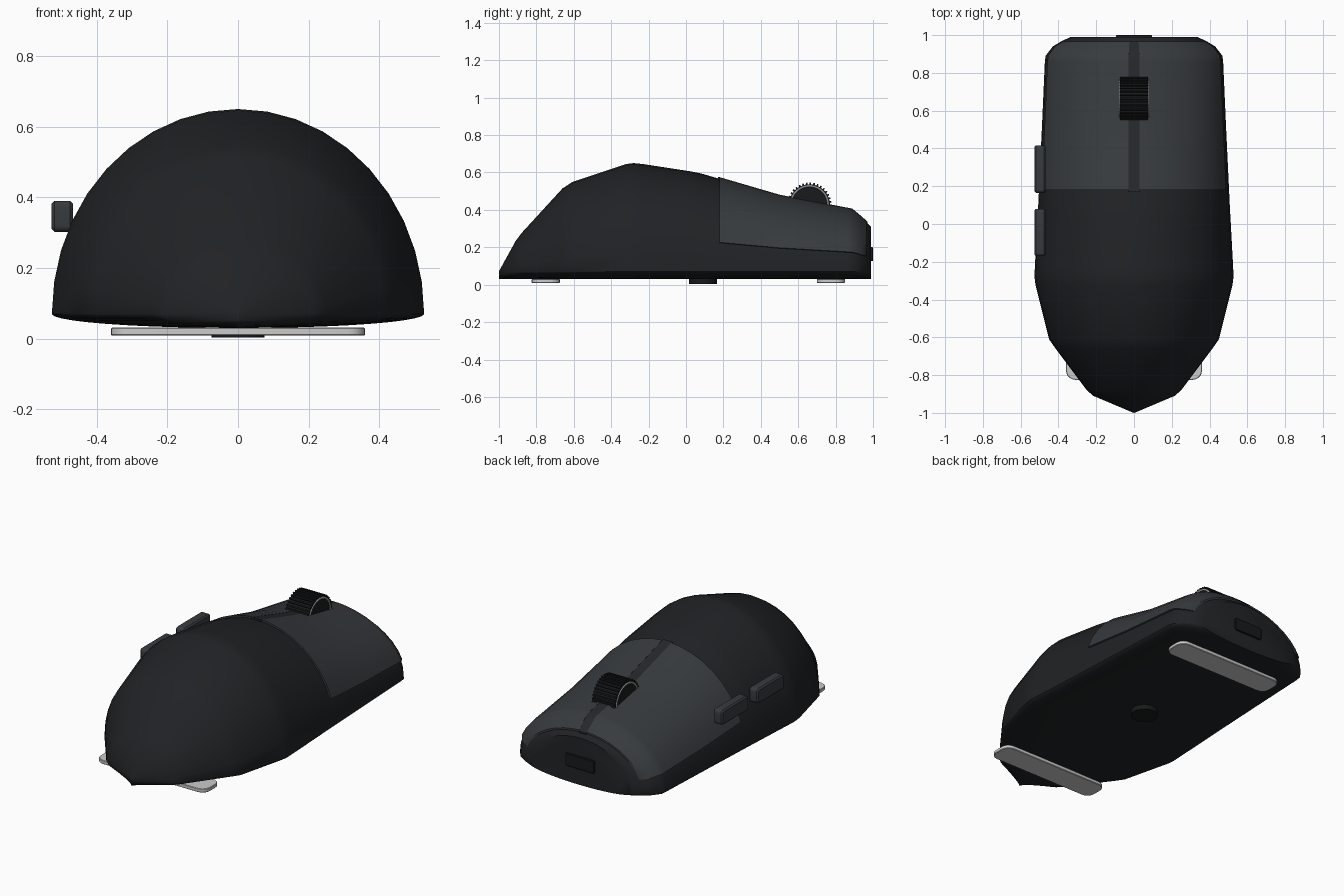
import bpy, bmesh
from math import sin, cos, pi, radians

if "Cube" in bpy.data.objects:
    bpy.data.objects.remove(bpy.data.objects["Cube"])

# Body stations: y, half width, top height
STATIONS = [(-1, .002, .072), (-.91, .215, .235), (-.88, .25, .275), (-.66, .415, .515),
            (-.61, .45, .548), (-.32, .522, .645), (-.28, .527, .65), (-.23, .525, .645),
            (.03, .511, .605), (.08, .508, .595), (.5, .488, .472), (.86, .472, .403),
            (.89, .468, .397), (.94, .43, .355), (.97, .38, .328), (.99, .335, .31)]
BASE, FLOOR = .07, .03


def material(name, r, g, b):
    m = bpy.data.materials.new(name)
    m.diffuse_color = (r, g, b, 1)
    m.use_nodes = True
    m.node_tree.nodes["Principled BSDF"].inputs["Base Color"].default_value = m.diffuse_color
    return m


SHELL = material("shell_black", .014, .016, .018)
PANEL = material("panel_grey", .038, .043, .048)
SEAM = material("seam_dark", .018, .020, .022)
BLACK = material("rubber_black", .009, .010, .011)
RING = material("ring_grey", .30, .31, .32)
FEET = material("feet_light", .62, .63, .62)


def finish(name, bm, mat, angle=40):
    bmesh.ops.recalc_face_normals(bm, faces=bm.faces)
    me = bpy.data.meshes.new(name)
    bm.to_mesh(me)
    bm.free()
    ob = bpy.data.objects.new(name, me)
    bpy.context.collection.objects.link(ob)
    me.materials.append(mat)
    bpy.ops.object.select_all(action='DESELECT')
    ob.select_set(True)
    bpy.context.view_layer.objects.active = ob
    bpy.ops.object.shade_smooth_by_angle(angle=radians(angle))
    return ob


def loft(bm, rings, closed):
    rows = [[bm.verts.new(p) for p in r] for r in rings]
    n = len(rows[0])
    for a, b in zip(rows, rows[1:]):
        for i in range(n if closed else n - 1):
            j = (i + 1) % n
            bm.faces.new((a[i], a[j], b[j], b[i]))
    return rows


def size_at(y):
    for (y0, w0, h0), (y1, w1, h1) in zip(STATIONS, STATIONS[1:]):
        if y <= y1:
            t = (y - y0) / (y1 - y0)
            return w0 + t * (w1 - w0), h0 + t * (h1 - h0)


def on_shell(y, a, lift=0):
    w, h = size_at(y)
    rise = (h - BASE + lift) if sin(a) >= 0 else BASE - FLOOR
    return ((w + lift) * cos(a), y, BASE + rise * sin(a))


# Palm shell: half-ellipse dome over a shallow rounded underside
bm = bmesh.new()
rows = loft(bm, [[on_shell(s[0], i * pi / 20) for i in range(40)] for s in STATIONS], True)
bm.faces.new(rows[0])
bm.faces.new(rows[-1])
finish("body", bm, SHELL)


def panel(name, ys, angles, lift, depth, mat):
    bm = bmesh.new()
    outer = [[on_shell(y, a, lift) for a in angles] for y in ys]
    inner = [[on_shell(y, a, lift - depth) for a in reversed(angles)] for y in ys]
    rows = loft(bm, [o + i for o, i in zip(outer, inner)], True)
    bm.faces.new(rows[0])
    bm.faces.new(rows[-1])
    return finish(name, bm, mat, 35)


# Main click panels and the seam strip between them
YS = [.18, .34, .5, .68, .86, .89, .94, .965]
SPLIT = radians(3.4)
for name, side in (("right_button", 1), ("left_button", -1)):
    arc = [radians(18 + 9 * k) for k in range(8)] + [pi / 2 - SPLIT]
    if side < 0:
        arc = [pi - a for a in arc]
    panel(name, YS, arc, .010, .025, PANEL)
panel("center_seam", [.17] + YS[1:] + [.97], [pi / 2 + k * SPLIT for k in (-1, 0, 1)],
      .009, .025, SEAM)


def rounded_slab(name, center, size, radius, axis, mat, edge=.005):
    # Rounded rectangle extruded along axis, with softened rims
    u, v = [k for k in range(3) if k != axis]
    bm = bmesh.new()
    rings = []
    for t, inset in ((-.5, edge), (-.5 + edge / size[axis], 0),
                     (.5 - edge / size[axis], 0), (.5, edge)):
        ring = []
        for q, (su, sv) in enumerate(((1, 1), (-1, 1), (-1, -1), (1, -1))):
            for k in range(6):
                a = q * pi / 2 + k * pi / 10
                p = list(center)
                p[axis] += t * size[axis]
                p[u] += su * (size[u] / 2 - radius) + (radius - inset) * cos(a)
                p[v] += sv * (size[v] / 2 - radius) + (radius - inset) * sin(a)
                ring.append(p)
        rings.append(ring)
    rows = loft(bm, rings, True)
    bm.faces.new(rows[0])
    bm.faces.new(rows[-1])
    return finish(name, bm, mat, 35)


# Thumb buttons, glide feet, charging port
for name, y in (("rear_thumb_button", -.045), ("front_thumb_button", .29)):
    rounded_slab(name, (-.4975, y, .346), (.06, .25, .088), .018, 0, PANEL, .008)
for name, y in (("rear_foot", -.75), ("front_foot", .775)):
    rounded_slab(name, (0, y, .02), (.72, .15, .022), .05, 2, FEET, .003)
rounded_slab("charging_port", (0, .99, .163), (.19, .02, .075), .01, 1, BLACK, .003)

# Optical sensor disc underneath
bm = bmesh.new()
bmesh.ops.create_cone(bm, cap_ends=True, segments=32, radius1=.075, radius2=.075, depth=.03)
bmesh.ops.translate(bm, verts=bm.verts, vec=(0, .09, .018))
finish("sensor", bm, BLACK)

# Ribbed scroll wheel
WY, WZ = .66, .428
bm = bmesh.new()
RIBS = 36
profile = []
for i in range(RIBS):
    for f, r in ((0, .109), (.5, .109), (.55, .118), (.95, .118)):
        a = (i + f) * 2 * pi / RIBS
        profile.append((WY + r * cos(a), WZ + r * sin(a)))
rows = loft(bm, [[(x, y, z) for y, z in profile] for x in (-.075, .075)], True)
bm.faces.new(rows[0])
bm.faces.new(rows[1])
finish("scroll_wheel", bm, BLACK, 20)

# Thin trim rings on both wheel faces
for name, x in (("wheel_ring_right", .074), ("wheel_ring_left", -.074)):
    bpy.ops.mesh.primitive_torus_add(location=(x, WY, WZ), rotation=(0, pi / 2, 0),
                                     major_radius=.1, minor_radius=.006,
                                     major_segments=40, minor_segments=8)
    ring = bpy.context.object
    ring.name = name
    ring.data.materials.append(RING)
    bpy.ops.object.shade_smooth()
